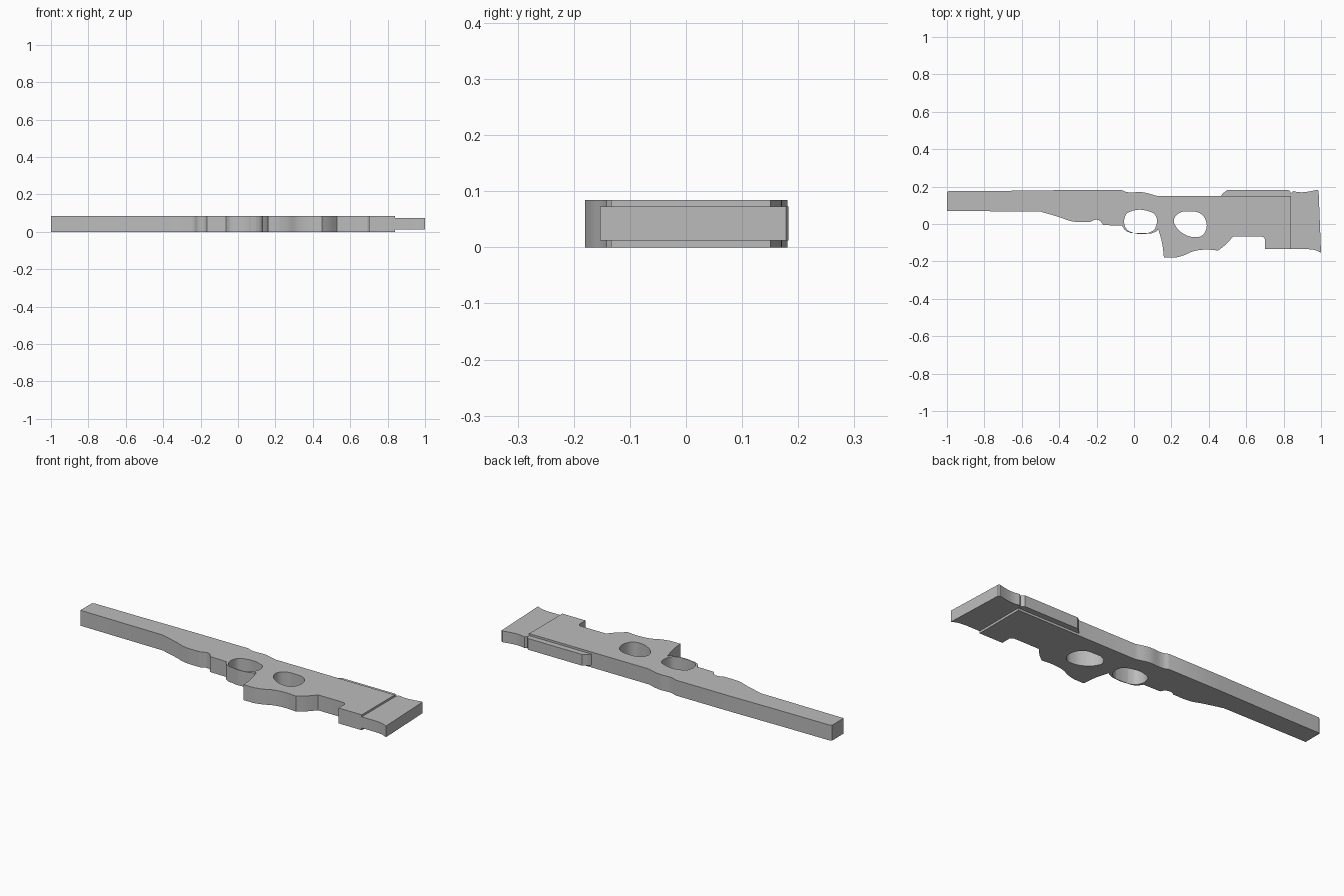
import bpy
import bmesh

cube = bpy.data.objects.get("Cube")
if cube:
    bpy.data.objects.remove(cube, do_unlink=True)

grey = bpy.data.materials.new("plain grey")
grey.use_nodes = True
colour = (0.5, 0.5, 0.5, 1)
grey.diffuse_color = colour
grey.node_tree.nodes["Principled BSDF"].inputs["Base Color"].default_value = colour


def plate(name, loops, bottom, top):
    """Extrude closed outlines; points marked 's' are smooth, others are corners."""
    curve = bpy.data.curves.new(name + "_profile", "CURVE")
    curve.dimensions = "2D"
    curve.fill_mode = "BOTH"
    curve.extrude = (top - bottom) / 2
    curve.resolution_u = 6
    for points in loops:
        spline = curve.splines.new("BEZIER")
        spline.bezier_points.add(len(points) - 1)
        spline.use_cyclic_u = True
        for bp, p in zip(spline.bezier_points, points):
            bp.co = (p[0], p[1], 0)
            kind = "AUTO" if len(p) > 2 else "VECTOR"
            bp.handle_left_type = bp.handle_right_type = kind
    helper = bpy.data.objects.new(name + "_profile", curve)
    bpy.context.collection.objects.link(helper)
    bpy.context.view_layer.update()
    graph = bpy.context.evaluated_depsgraph_get()
    mesh = bpy.data.meshes.new_from_object(helper.evaluated_get(graph))
    bpy.data.objects.remove(helper, do_unlink=True)

    bm = bmesh.new()
    bm.from_mesh(mesh)
    bmesh.ops.remove_doubles(bm, verts=bm.verts, dist=0.0002)
    bmesh.ops.translate(bm, verts=bm.verts, vec=(0, 0, (top + bottom) / 2))
    bmesh.ops.recalc_face_normals(bm, faces=bm.faces)
    bm.to_mesh(mesh)
    bm.free()
    mesh.materials.clear()
    mesh.materials.append(grey)
    obj = bpy.data.objects.new(name, mesh)
    bpy.context.collection.objects.link(obj)
    bpy.ops.object.select_all(action="DESELECT")
    obj.select_set(True)
    bpy.context.view_layer.objects.active = obj
    bpy.ops.object.shade_smooth_by_angle(angle=0.5)
    return obj


S = "s"

# Long body: fore end, trigger guard, grip and lower stock
body = [
    (-1, .07), (-1, .17), (-.99, .176), (-.72, .177), (-.385, .181), (-.065, .181),
    (-.035, .17, S), (.045, .17, S), (.12, .151), (.84, .151), (.84, -.134),
    (.7, -.134), (.7, -.083), (.692, -.071, S), (.675, -.067), (.53, -.067),
    (.49, -.11, S), (.45, -.142), (.39, -.137, S), (.32, -.145, S), (.265, -.168, S),
    (.22, -.18), (.16, -.18), (.15, -.10, S), (.13, -.027), (.122, -.037, S),
    (.095, -.05), (-.02, -.047), (-.045, -.035, S), (-.065, -.008), (-.165, -.006),
    (-.18, .015, S), (-.205, .023, S), (-.235, .011), (-.33, .014, S),
    (-.4, .037, S), (-.5, .066),
]
guard_hole = [
    (-.048, .04, S), (-.03, .062, S), (.095, .062, S), (.118, .04, S), (.118, -.01, S),
    (.095, -.04, S), (-.022, -.04, S), (-.048, -.012, S),
]
thumb_hole = [
    (.214, .025, S), (.245, .06, S), (.3, .067, S), (.355, .056, S), (.385, .015, S),
    (.385, -.03, S), (.36, -.064, S), (.32, -.07, S), (.265, -.052, S), (.225, -.015, S),
]
plate("stock_body", [body, guard_hole, thumb_hole], 0, .084)

# Thinner cheek rest along the top edge
cheek = [(.465, .151), (.475, .163, S), (.5, .182), (.825, .182), (.836, .172, S), (.84, .151)]
plate("cheek_rest", [cheek], .012, .073)

# Thinner flared butt at the rear
butt = [
    (.84, -.134), (.84, .165), (.85, .176), (.885, .17, S), (.925, .172, S),
    (.98, .183), (.987, .178), (1, -.153), (.965, -.139, S), (.925, -.134),
]
plate("butt_pad", [butt], .012, .073)
